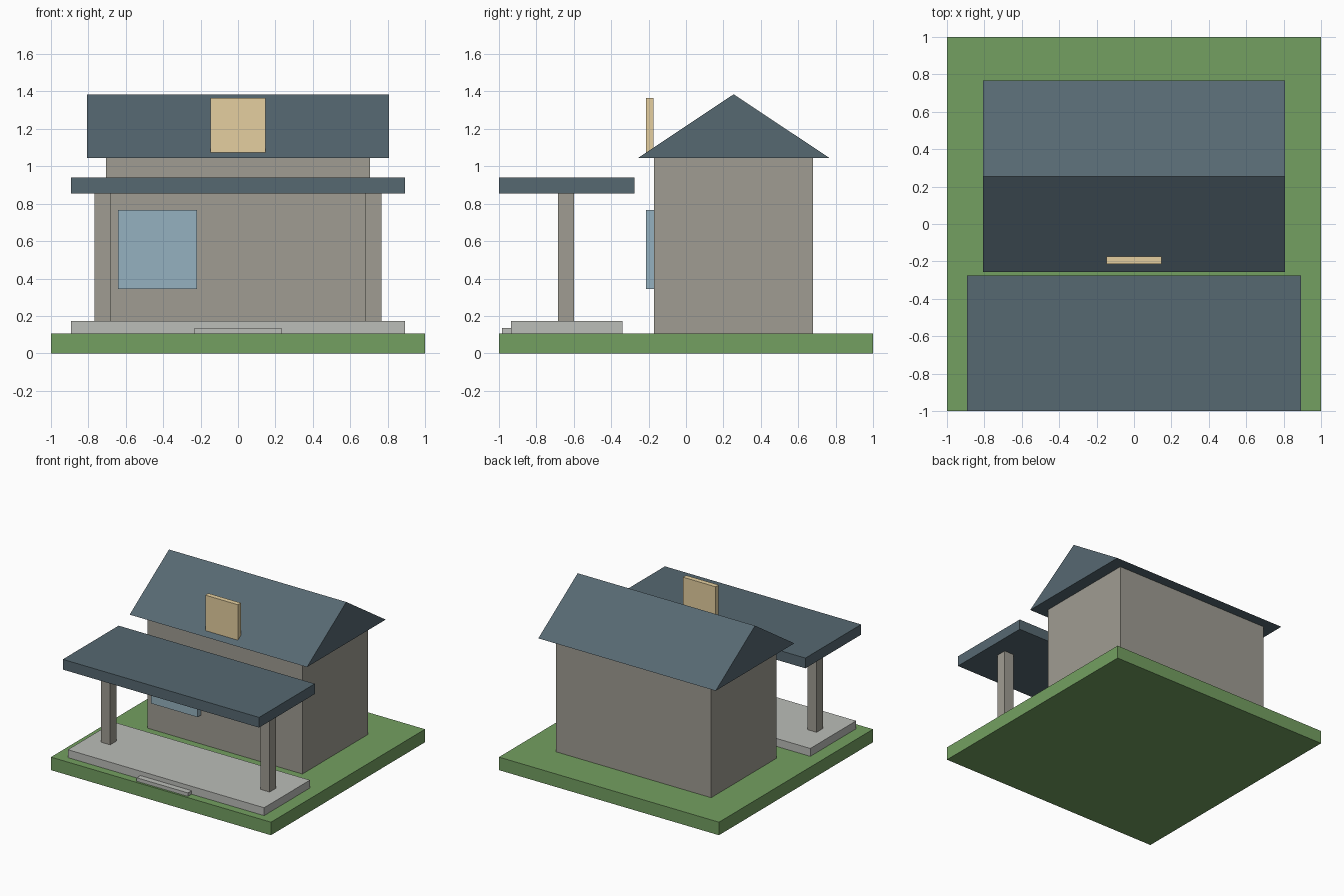
import bpy

if "Cube" in bpy.data.objects:
    bpy.data.objects.remove(bpy.data.objects["Cube"])


def material(name, rgb):
    # sRGB 0-255 to linear colour
    m = bpy.data.materials.new(name)
    m.diffuse_color = [(c / 255) ** 2.2 for c in rgb] + [1]
    m.use_nodes = True
    m.node_tree.nodes["Principled BSDF"].inputs["Base Color"].default_value = m.diffuse_color
    return m


GRASS = material("grass", (115, 158, 97))
WALL = material("wall", (158, 155, 145))
ROOF = material("roof", (87, 104, 113))
STONE = material("stone", (186, 188, 183))
GLASS = material("glass", (148, 176, 190))
BOARD = material("board", (228, 206, 158))


def extrude_x(name, x0, x1, profile, mat):
    """Closed prism: a (y, z) profile, counter-clockwise seen from +x, run along x."""
    n = len(profile)
    verts = [(x, y, z) for x in (x0, x1) for y, z in profile]
    faces = [tuple(reversed(range(n))), tuple(range(n, 2 * n))]
    faces += [(i, (i + 1) % n, n + (i + 1) % n, n + i) for i in range(n)]
    mesh = bpy.data.meshes.new(name)
    mesh.from_pydata(verts, [], faces)
    mesh.materials.append(mat)
    ob = bpy.data.objects.new(name, mesh)
    bpy.context.collection.objects.link(ob)
    return ob


def box(name, x, y, z, mat):
    (y0, y1), (z0, z1) = y, z
    return extrude_x(name, x[0], x[1], [(y0, z0), (y1, z0), (y1, z1), (y0, z1)], mat)


# Ground slab
box("lawn", (-1, 1), (-1, 1), (0, 0.107), GRASS)

# House body and gable roof
box("house_walls", (-0.705, 0.705), (-0.17, 0.68), (0.107, 1.045), WALL)
extrude_x("gable_roof", -0.806, 0.806,
          [(-0.256, 1.045), (0.766, 1.045), (0.255, 1.385)], ROOF)

# Window and board on the front
box("window", (-0.641, -0.218), (-0.213, -0.17), (0.343, 0.766), GLASS)
box("front_board", (-0.148, 0.148), (-0.213, -0.173), (1.073, 1.365), BOARD)

# Porch: deck, step, posts and flat roof
box("porch_deck", (-0.892, 0.892), (-0.935, -0.34), (0.107, 0.172), STONE)
box("porch_step", (-0.233, 0.233), (-0.983, -0.93), (0.107, 0.136), STONE)
for name, cx in (("left_post", -0.725), ("right_post", 0.725)):
    box(name, (cx - 0.0425, cx + 0.0425), (-0.685, -0.6), (0.172, 0.855), WALL)
box("porch_roof", (-0.892, 0.892), (-1, -0.276), (0.855, 0.939), ROOF)
